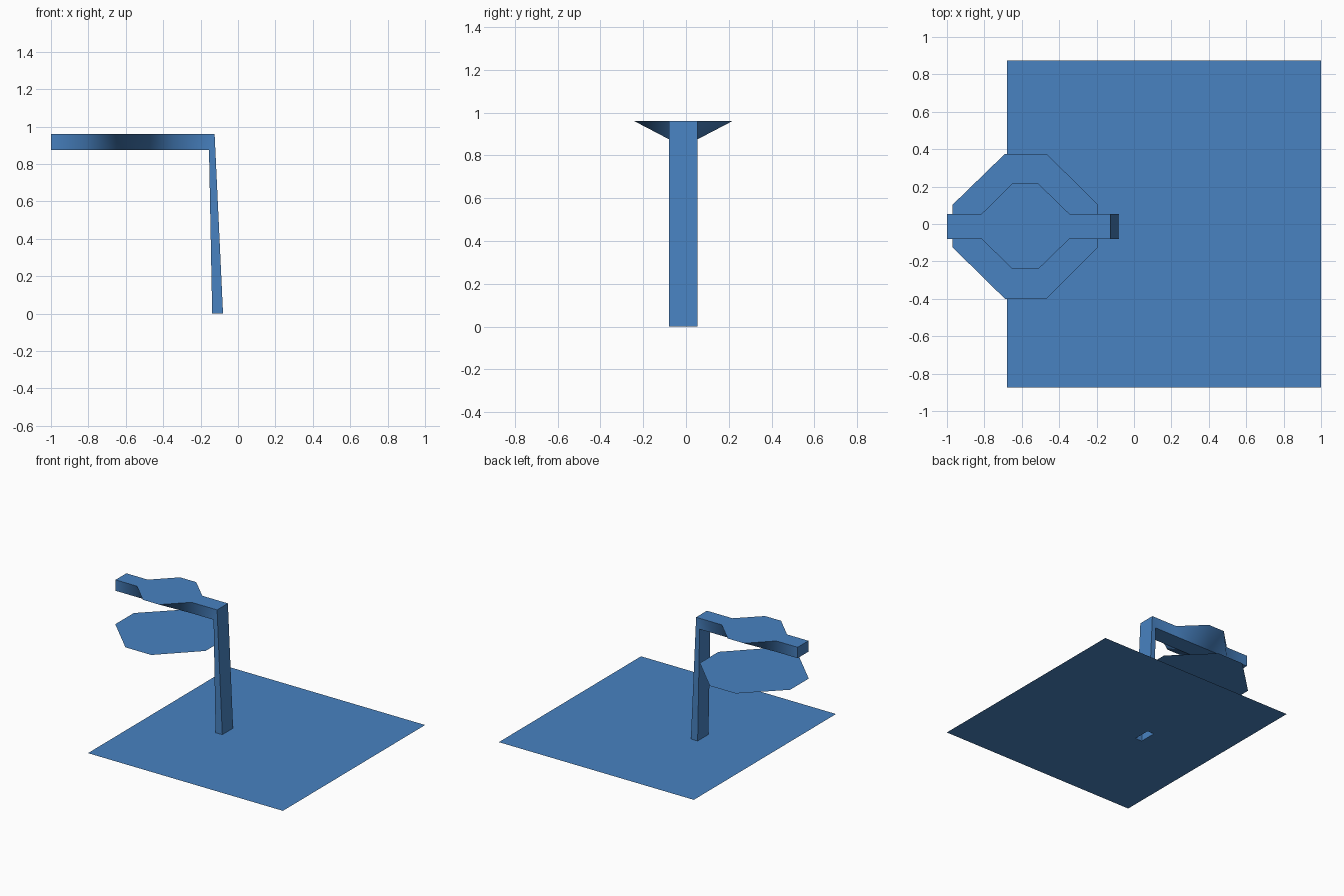
import bpy, bmesh

if "Cube" in bpy.data.objects:
    bpy.data.objects.remove(bpy.data.objects["Cube"])

blue = bpy.data.materials.new("blue")
blue.diffuse_color = (0.065, 0.223, 0.533, 1)
blue.use_nodes = True
blue.node_tree.nodes["Principled BSDF"].inputs["Base Color"].default_value = blue.diffuse_color

YC = -0.0125      # lamp centre line in y
HW = 0.0665       # half width of pole and arm


def add_object(name, bm):
    mesh = bpy.data.meshes.new(name)
    bm.to_mesh(mesh)
    bm.free()
    mesh.materials.append(blue)
    obj = bpy.data.objects.new(name, mesh)
    bpy.context.collection.objects.link(obj)
    return obj


# Ground plate, open where the hollow pole stands
def rect(bm, x0, x1, y0, y1):
    return [bm.verts.new((x, y, 0)) for x, y in ((x0, y0), (x1, y0), (x1, y1), (x0, y1))]


bm = bmesh.new()
outer = rect(bm, -0.68, 1.0, -0.875, 0.875)
inner = rect(bm, -0.138, -0.08, YC - HW, YC + HW)
for i in range(4):
    j = (i + 1) % 4
    bm.faces.new((outer[i], outer[j], inner[j], inner[i]))
add_object("ground_plate", bm)

# Floating octagonal light plate under the lamp head
bm = bmesh.new()
outline = [(-0.97, -0.125), (-0.69, -0.40), (-0.467, -0.40), (-0.192, -0.125),
           (-0.192, 0.103), (-0.467, 0.375), (-0.69, 0.375), (-0.97, 0.103)]
bm.faces.new([bm.verts.new((x, y, 0.64)) for x, y in outline])
add_object("light_plate", bm)

# Arm, flared head and pole: one loft of
# (lower x, lower z, upper x, upper z, upper half width)
LOW, TOP = 0.875, 0.96
sections = [(x, LOW, x, TOP, w) for x, w in
            ((-1.0, HW), (-0.815, HW), (-0.65, 0.229), (-0.512, 0.229), (-0.345, HW))]
sections += [(-0.155, LOW, -0.125, TOP, HW), (-0.138, 0, -0.08, 0, HW)]

bm = bmesh.new()
rings = []
for xl, zl, xu, zu, w in sections:
    rings.append([bm.verts.new(p) for p in (
        (xl, YC - HW, zl), (xl, YC + HW, zl), (xu, YC + w, zu), (xu, YC - w, zu))])
bm.faces.new(rings[0])                       # end cap of the arm
sides = set()
for a, b in zip(rings, rings[1:]):
    for i in range(4):
        j = (i + 1) % 4
        f = bm.faces.new((a[i], a[j], b[j], b[i]))
        if i in (1, 3):
            f.smooth = True
            sides.add(f)
bmesh.ops.recalc_face_normals(bm, faces=bm.faces[:])
# Only the flared sides blend smoothly; all rims stay crisp
for e in bm.edges:
    e.smooth = all(f in sides for f in e.link_faces)
# Make sure the normals point outward (arm end cap faces -x)
bm.normal_update()
bm.faces.ensure_lookup_table()
if bm.faces[0].normal.x > 0:
    bmesh.ops.reverse_faces(bm, faces=bm.faces[:])
add_object("lamp_post", bm)
